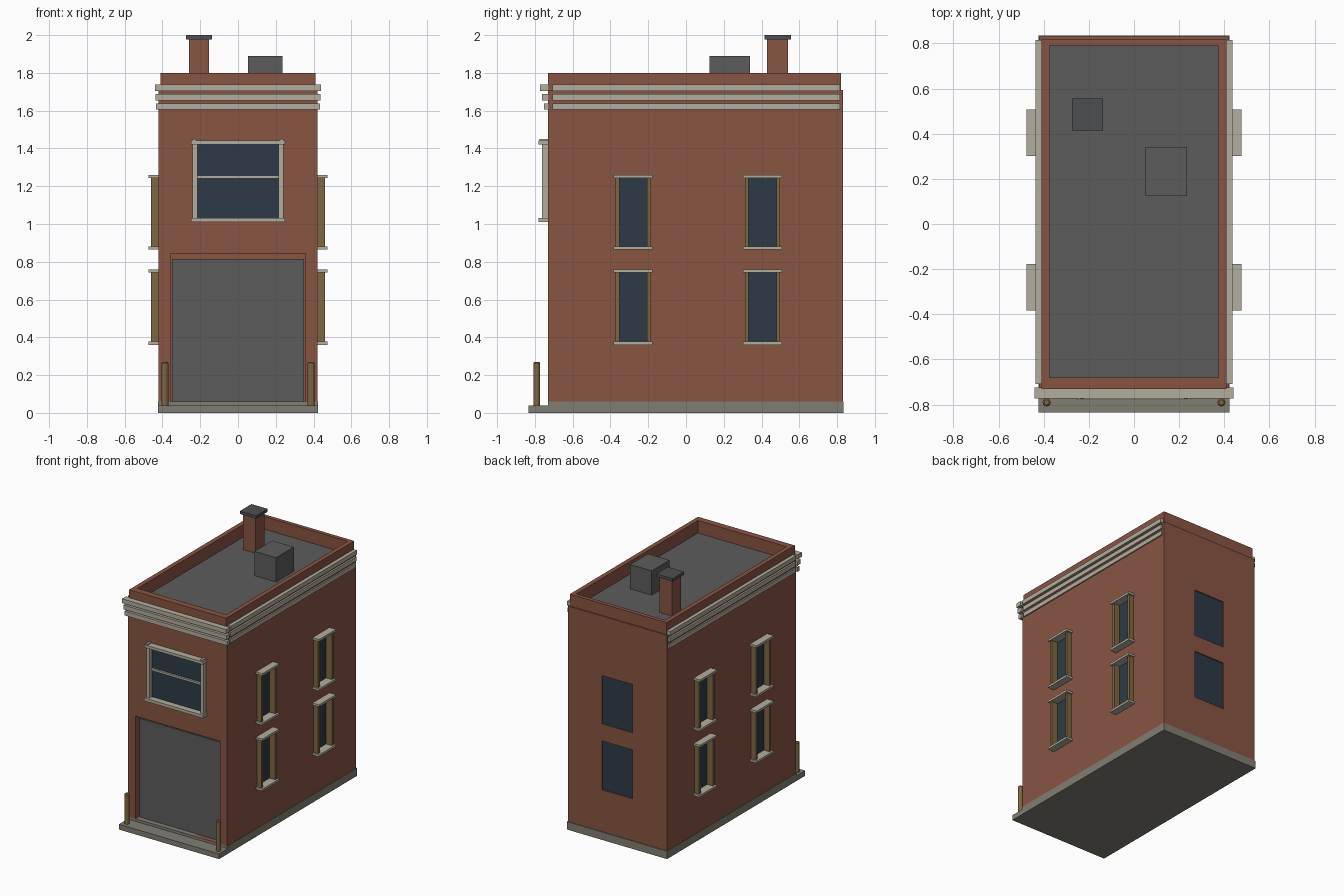
import bpy
import bmesh
from mathutils import Vector

if "Cube" in bpy.data.objects:
    bpy.data.objects.remove(bpy.data.objects["Cube"], do_unlink=True)


def material(name, r, g, b):
    m = bpy.data.materials.new(name)
    m.use_nodes = True
    m.diffuse_color = (r, g, b, 1)
    m.node_tree.nodes["Principled BSDF"].inputs["Base Color"].default_value = (r, g, b, 1)
    return m


BRICK = material("red brick", 0.25, 0.09, 0.055)
TRIM = material("pale stone", 0.45, 0.42, 0.34)
BASE = material("concrete", 0.22, 0.21, 0.17)
GREY = material("grey metal", 0.107, 0.107, 0.107)
CAP = material("dark cap", 0.075, 0.078, 0.085)
GLASS = material("dark glass", 0.026, 0.042, 0.061)
BROWN = material("brown frame", 0.21, 0.135, 0.055)


def add_object(name, bm, mat):
    bmesh.ops.recalc_face_normals(bm, faces=bm.faces)
    mesh = bpy.data.meshes.new(name)
    bm.to_mesh(mesh)
    bm.free()
    mesh.materials.append(mat)
    ob = bpy.data.objects.new(name, mesh)
    bpy.context.collection.objects.link(ob)
    return ob


def box(name, mat, x, y, z):
    """Box from three (low, high) ranges."""
    bm = bmesh.new()
    bmesh.ops.create_cube(bm, size=1)
    for v in bm.verts:
        v.co = Vector([(a + b) / 2 + c * (b - a) for (a, b), c in zip((x, y, z), v.co)])
    return add_object(name, bm, mat)


def pierced_slab(name, mat, axis, span, u, v, holes):
    """Slab across one axis with rectangular holes, each ((u0, u1), (v0, v1))."""
    us = sorted({*u, *(c for h in holes for c in h[0])})
    vs = sorted({*v, *(c for h in holes for c in h[1])})
    bm = bmesh.new()
    grid = {}
    for a in us:
        for b in vs:
            co = [a, b]
            co.insert(axis, sum(span) / 2)
            grid[a, b] = bm.verts.new(co)
    for a, a2 in zip(us, us[1:]):
        for b, b2 in zip(vs, vs[1:]):
            mu, mv = (a + a2) / 2, (b + b2) / 2
            if not any(h[0][0] < mu < h[0][1] and h[1][0] < mv < h[1][1] for h in holes):
                bm.faces.new([grid[p] for p in ((a, b), (a2, b), (a2, b2), (a, b2))])
    ob = add_object(name, bm, mat)
    mod = ob.modifiers.new("thickness", "SOLIDIFY")
    mod.thickness = span[1] - span[0]
    mod.offset = 0
    return ob


def sided(s, lo, hi):
    """Range mirrored to the side s."""
    return tuple(sorted((s * lo, s * hi)))


# Ground slabs
box("foundation", BASE, (-0.424, 0.424), (-0.73, 0.835), (0, 0.06))
box("front_apron", BASE, (-0.424, 0.424), (-0.835, -0.73), (0, 0.04))

# Brick shell: core, front wall with door opening, parapet
box("core", BRICK, (-0.41, 0.41), (-0.68, 0.82), (0.06, 1.7))
pierced_slab("front_wall", BRICK, 1, (-0.73, -0.68), (-0.41, 0.41), (0.04, 1.7),
             [((-0.357, 0.357), (0.06, 0.845))])
pierced_slab("parapet", BRICK, 2, (1.7, 1.8), (-0.41, 0.41), (-0.73, 0.82),
             [((-0.375, 0.375), (-0.68, 0.79))])
box("roof", GREY, (-0.375, 0.375), (-0.68, 0.79), (1.699, 1.704))
box("garage_door", GREY, (-0.35, 0.35), (-0.69, -0.68), (0.06, 0.815))

# Outer brick skins leave shallow window recesses
FLOORS = ((0.36, 0.76), (0.865, 1.26))
BAYS = (-0.28, 0.405)
side_holes = [((y - 0.08, y + 0.08), (lo + 0.01, hi - 0.01)) for y in BAYS for lo, hi in FLOORS]
back_holes = [((-0.13, 0.13), (lo + 0.02, hi - 0.005)) for lo, hi in FLOORS]
pierced_slab("back_skin", BRICK, 1, (0.82, 0.83), (-0.42, 0.42), (0.05, 1.71), back_holes)
for hx, hz in back_holes:
    box("back_window", GLASS, hx, (0.818, 0.822), hz)

for s, side in ((1, "left"), (-1, "right")):
    pierced_slab(side + "_skin", BRICK, 0, sided(s, 0.41, 0.42), (-0.73, 0.82), (0.05, 1.71), side_holes)
    # Side windows with jambs, sill and header
    for y in BAYS:
        for lo, hi in FLOORS:
            box(side + "_window", GLASS, sided(s, 0.408, 0.412), (y - 0.08, y + 0.08), (lo + 0.01, hi - 0.01))
            for t in (-1, 1):
                edge = sorted((y + t * 0.073, y + t * 0.092))
                box(side + "_jamb", BROWN, sided(s, 0.41, 0.46), edge, (lo + 0.015, hi - 0.015))
            for name, z in (("_sill", lo), ("_header", hi - 0.017)):
                box(side + name, TRIM, sided(s, 0.41, 0.475), (y - 0.103, y + 0.103), (z, z + 0.017))

# Cornice bands, stepping out toward the top
for i, z in enumerate((1.605, 1.655, 1.705)):
    out = 0.01 * i
    box("front_band", TRIM, (-0.435 - out / 4, 0.435 + out / 4), (-0.753 - out, -0.725), (z, z + 0.033))
    for s in (1, -1):
        box("side_band", TRIM, sided(s, 0.4, 0.43 + out / 3), (-0.708, 0.815), (z, z + 0.033))

# Front window
box("front_window", GLASS, (-0.22, 0.22), (-0.733, -0.728), (1.02, 1.43))
box("front_mullion", TRIM, (-0.22, 0.22), (-0.748, -0.73), (1.24, 1.256))
box("front_sill", TRIM, (-0.25, 0.25), (-0.78, -0.73), (1.01, 1.033))
box("front_header", TRIM, (-0.25, 0.25), (-0.78, -0.73), (1.42, 1.441))
for s in (1, -1):
    box("front_jamb", TRIM, sided(s, 0.215, 0.24), (-0.762, -0.73), (1.02, 1.43))
    box("header_ear", TRIM, sided(s, 0.222, 0.24), (-0.775, -0.73), (1.44, 1.45))

# Rooftop chimney and vent unit
box("chimney", BRICK, (-0.26, -0.153), (0.43, 0.54), (1.7, 1.98))
box("chimney_cap", CAP, (-0.275, -0.137), (0.415, 0.555), (1.978, 2.0))
box("roof_unit", GREY, (0.052, 0.235), (0.125, 0.34), (1.7, 1.89))

# Bollards with chamfered tops
for s in (1, -1):
    bm = bmesh.new()
    bmesh.ops.create_cone(bm, cap_ends=True, segments=12, radius1=0.018, radius2=0.018, depth=0.23)
    top = [e for e in bm.edges if all(v.co.z > 0 for v in e.verts)]
    bmesh.ops.bevel(bm, geom=top, offset=0.006, segments=1, affect="EDGES")
    bollard = add_object("bollard", bm, BROWN)
    bollard.location = (s * 0.387, -0.79, 0.155)
